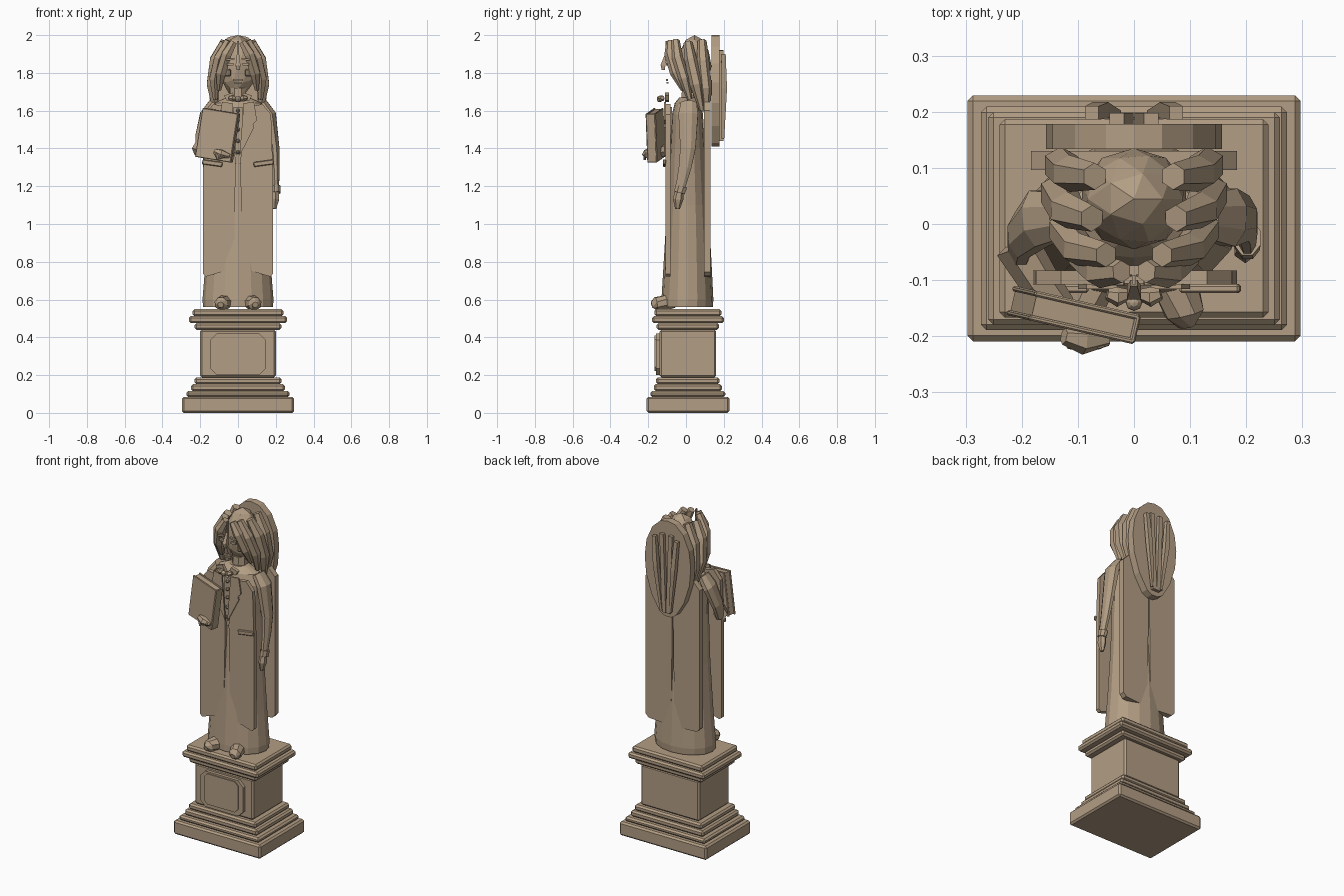
import bpy, bmesh, math
from mathutils import Vector, Matrix

if "Cube" in bpy.data.objects:
    bpy.data.objects.remove(bpy.data.objects["Cube"])

stone = bpy.data.materials.new("tan stone")
stone.diffuse_color = (0.45, 0.34, 0.23, 1)
stone.use_nodes = True
stone.node_tree.nodes["Principled BSDF"].inputs["Base Color"].default_value = stone.diffuse_color


def finish(name, bm, bevel=0):
    bmesh.ops.recalc_face_normals(bm, faces=bm.faces[:])
    me = bpy.data.meshes.new(name)
    bm.to_mesh(me)
    bm.free()
    me.materials.append(stone)
    ob = bpy.data.objects.new(name, me)
    bpy.context.collection.objects.link(ob)
    if bevel:
        m = ob.modifiers.new("bevel", 'BEVEL')
        m.width, m.segments = bevel, 1
    return ob


def box(name, c, s, rot=(0, 0, 0), bevel=0):
    bm = bmesh.new()
    bmesh.ops.create_cube(bm, size=1, matrix=Matrix.Diagonal((*s, 1)))
    ob = finish(name, bm, bevel)
    ob.location, ob.rotation_euler = c, [math.radians(a) for a in rot]
    return ob


def ball(name, c, s, u=8, v=6):
    bm = bmesh.new()
    bmesh.ops.create_uvsphere(bm, u_segments=u, v_segments=v, radius=1,
                              matrix=Matrix.Translation(c) @ Matrix.Diagonal((*s, 1)))
    return finish(name, bm)


def loft(name, rings):
    bm = bmesh.new()
    vs = [[bm.verts.new(p) for p in r] for r in rings]
    n = len(rings[0])
    for a, b in zip(vs, vs[1:]):
        for i in range(n):
            bm.faces.new((a[i], a[(i + 1) % n], b[(i + 1) % n], b[i]))
    bm.faces.new(vs[0])
    bm.faces.new(vs[-1])
    return finish(name, bm)


def plate(name, outline, y0, y1, bevel=0):
    """Flat x-z outline given thickness along y."""
    bm = bmesh.new()
    f = bm.faces.new([bm.verts.new((x, y0, z)) for x, z in outline])
    ext = bmesh.ops.extrude_face_region(bm, geom=[f])
    bmesh.ops.translate(bm, vec=(0, y1 - y0, 0),
                        verts=[g for g in ext["geom"] if isinstance(g, bmesh.types.BMVert)])
    if not f.is_valid or len(bm.faces) < len(outline) + 2:
        bmesh.ops.holes_fill(bm, edges=bm.edges[:])
    return finish(name, bm, bevel)


def limb(name, pts, radii, sides=6, flat=1.0):
    """Faceted tube through points; flat squashes it sideways."""
    pts = [Vector(p) for p in pts]
    rings = []
    for i, (p, r) in enumerate(zip(pts, radii)):
        d = (pts[min(i + 1, len(pts) - 1)] - pts[max(i - 1, 0)]).normalized()
        u = d.cross(Vector((0, 1, 0.1))).normalized()
        w = d.cross(u)
        rings.append([p + (u * math.cos(t) * flat + w * math.sin(t)) * r
                      for t in (math.tau * (k + .5) / sides for k in range(sides))])
    return loft(name, rings)


# pedestal: stacked moulded slabs (half x, half y, z0, z1)
for name, hx, hy, z0, z1 in [
        ("base_slab", .297, .219, 0, .085), ("base_step_1", .273, .199, .085, .115),
        ("base_step_2", .248, .18, .115, .152), ("base_step_3", .23, .168, .152, .188),
        ("pedestal_block", .2, .15, .188, .44), ("cornice_lower", .23, .165, .44, .475),
        ("cornice_middle", .26, .19, .475, .512), ("cornice_top", .24, .177, .512, .55)]:
    box(name, (0, .01, (z0 + z1) / 2), (2 * hx, 2 * hy, z1 - z0), bevel=.01)


# cut-corner plaque on the pedestal front
def cut_rect(w, z0, z1, c):
    return [(-w + c, z0), (w - c, z0), (w, z0 + c), (w, z1 - c),
            (w - c, z1), (-w + c, z1), (-w, z1 - c), (-w, z0 + c)]


plate("plaque_frame", cut_rect(.147, .2, .42, .035), -.16, -.14)
plate("plaque_panel", cut_rect(.116, .222, .41, .022), -.167, -.16)

# gown: (z, half width, y front, y back)
rings = []
for z, rx, yf, yb in [(.56, .185, -.13, .142), (.6, .188, -.13, .145), (.8, .172, -.118, .135),
                      (1.1, .155, -.1, .118), (1.4, .148, -.085, .1), (1.58, .155, -.075, .09),
                      (1.64, .13, -.06, .08), (1.67, .06, -.035, .06)]:
    cy, ry = (yf + yb) / 2, (yb - yf) / 2
    rings.append([(rx * math.cos(t), cy + ry * math.sin(t), z)
                  for t in (math.tau * k / 16 for k in range(16))])
loft("gown", rings)

for s, side in ((1, "right"), (-1, "left")):
    # coat: front and back panels, lapels, pockets
    def mir(o):
        return [(s * x, z) for x, z in o]
    plate("coat_front_" + side, mir([(.012, 1.34), (.06, 1.62), (.13, 1.635), (.175, 1.58), (.184, 1.3),
                                     (.184, .735), (.17, .722), (.09, .745), (.022, .78)]), -.083, -.108)
    plate("lapel_" + side, mir([(.008, 1.36), (.03, 1.64), (.085, 1.645), (.1, 1.55),
                                (.08, 1.53), (.085, 1.51)]), -.107, -.116)
    plate("coat_back_" + side, mir([(.004, 1.3), (.002, 1.645), (.14, 1.645), (.184, 1.6), (.184, .745),
                                    (.165, .725), (.012, .715)]), .096, .13)
    box("pocket_" + side, (s * .136, -.115, 1.322), (.108, .016, .026), (0, -s * 8, 0), .004)
    # feet
    limb("shoe_" + side, [(s * .06, -.06, .585), (s * .075, -.11, .582), (s * .09, -.16, .578),
                          (s * .092, -.182, .572)], [.03, .042, .036, .016], 8).scale = (1, 1, 1)
    # swept hair locks, front to rear
    limb("front_lock_" + side, [(s * .022, -.085, 1.965), (s * .06, -.085, 1.9), (s * .09, -.055, 1.8),
                                (s * .1, -.015, 1.71)], [.02, .03, .03, .012])
    limb("temple_lock_" + side, [(s * .05, -.055, 1.97), (s * .1, -.045, 1.88), (s * .125, -.01, 1.77),
                                 (s * .12, .02, 1.66)], [.022, .03, .03, .014])
    limb("side_lock_" + side, [(s * .075, .01, 1.96), (s * .12, .025, 1.87), (s * .135, .055, 1.74),
                               (s * .12, .085, 1.6)], [.024, .033, .035, .014])
    limb("rear_lock_" + side, [(s * .07, .085, 1.97), (s * .115, .09, 1.86), (s * .13, .105, 1.72),
                               (s * .11, .11, 1.58)], [.024, .033, .033, .014])
    # back hair strands converging downward
    limb("back_strand_" + side, [(s * .075, .198, 1.9), (s * .06, .203, 1.72), (s * .03, .195, 1.45)],
         [.017, .02, .01], 4)
    box("back_ridge_" + side, (s * .022, .188, 1.68), (.026, .02, .48), (0, s * 2, 0))
    # eyes, brows, collar bow wings
    box("eye_" + side, (s * .04, -.1, 1.845), (.034, .012, .014))
    box("brow_" + side, (s * .04, -.103, 1.872), (.045, .012, .01), (0, s * 8, 0))
    box("cheek_" + side, (s * .055, -.055, 1.8), (.035, .03, .04), (0, 0, s * 25), .008)
    limb("bow_wing_" + side, [(s * .005, -.125, 1.662), (s * .03, -.13, 1.665), (s * .048, -.125, 1.668)],
         [.008, .018, .01], 6)
    plate("collar_" + side, mir([(.004, 1.645), (.03, 1.695), (.075, 1.68), (.06, 1.655)]), -.09, -.11)

# head and face
bm = bmesh.new()
bmesh.ops.create_icosphere(bm, subdivisions=2, radius=1, matrix=Matrix.Translation((0, .045, 1.835))
                           @ Matrix.Diagonal((.097, .09, .165, 1)))
finish("head", bm)
limb("neck", [(0, .02, 1.6), (0, .02, 1.72)], [.05, .045], 8)
limb("nose", [(0, -.105, 1.9), (0, -.122, 1.84), (0, -.12, 1.815)], [.008, .018, .012], 4)
box("mouth", (0, -.1, 1.762), (.055, .012, .01))
box("lower_lip", (0, -.098, 1.748), (.04, .012, .01))
box("hair_parting", (0, -.1, 1.92), (.008, .016, .1))
ball("bow_knot", (0, -.14, 1.662), (.015, .015, .017))

# long back hair, tapering to a point
half = [(0, 2), (.05, 1.99), (.105, 1.94), (.145, 1.85), (.157, 1.75), (.148, 1.64), (.11, 1.52),
        (.055, 1.43), (.02, 1.41)]
plate("back_hair", half + [(-x, z) for x, z in half[:0:-1]], .134, .178)

# button row
for i, z in enumerate((1.6, 1.55, 1.5, 1.44, 1.38)):
    ball("button_%d" % i, (0, -.1, z), (.011, .014, .011), 6, 4)
box("shirt_front", (0, -.085, 1.47), (.05, .022, .3))

# hanging arm
limb("hanging_sleeve", [(.13, .015, 1.64), (.17, .012, 1.58), (.195, .01, 1.4), (.2, -.005, 1.3),
                        (.203, -.035, 1.17)], [.045, .056, .044, .036, .025], 8, .6)
limb("hanging_cuff", [(.202, -.025, 1.2), (.203, -.035, 1.165)], [.034, .031], 8, .75)
limb("hanging_hand", [(.2, -.034, 1.18), (.198, -.042, 1.13), (.194, -.045, 1.08)], [.022, .028, .012], 6, .8)

# bent arm holding the book
limb("bent_upper_sleeve", [(-.13, .015, 1.64), (-.17, .01, 1.58), (-.2, -.02, 1.47), (-.205, -.05, 1.38)],
     [.045, .055, .045, .036], 8, .6)
limb("bent_forearm", [(-.21, -.035, 1.4), (-.17, -.1, 1.39), (-.13, -.15, 1.38)], [.04, .036, .028])
limb("book_hand", [(-.125, -.2, 1.385), (-.09, -.207, 1.37), (-.045, -.205, 1.36)], [.015, .026, .012])
for i in range(4):
    limb("finger_%d" % i, [(-.115 + i * .018, -.214, 1.37), (-.105 + i * .014, -.219, 1.34 + i * .006)],
         [.009, .006], 5)

# book: two covers around the page block
book = [box("book_pages", (0, 0, 0), (.185, .036, .25)),
        box("book_front_cover", (0, -.022, 0), (.195, .01, .262), bevel=.003),
        box("book_back_cover", (0, .022, 0), (.195, .01, .262), bevel=.003),
        box("book_spine", (.094, 0, 0), (.01, .05, .262), bevel=.003)]
place = (Matrix.Translation((-.108, -.162, 1.47)) @ Matrix.Rotation(math.radians(-13), 4, 'Z')
         @ Matrix.Rotation(math.radians(9), 4, 'Y'))
for ob in book:
    ob.matrix_world = place @ Matrix.Translation(ob.location)
